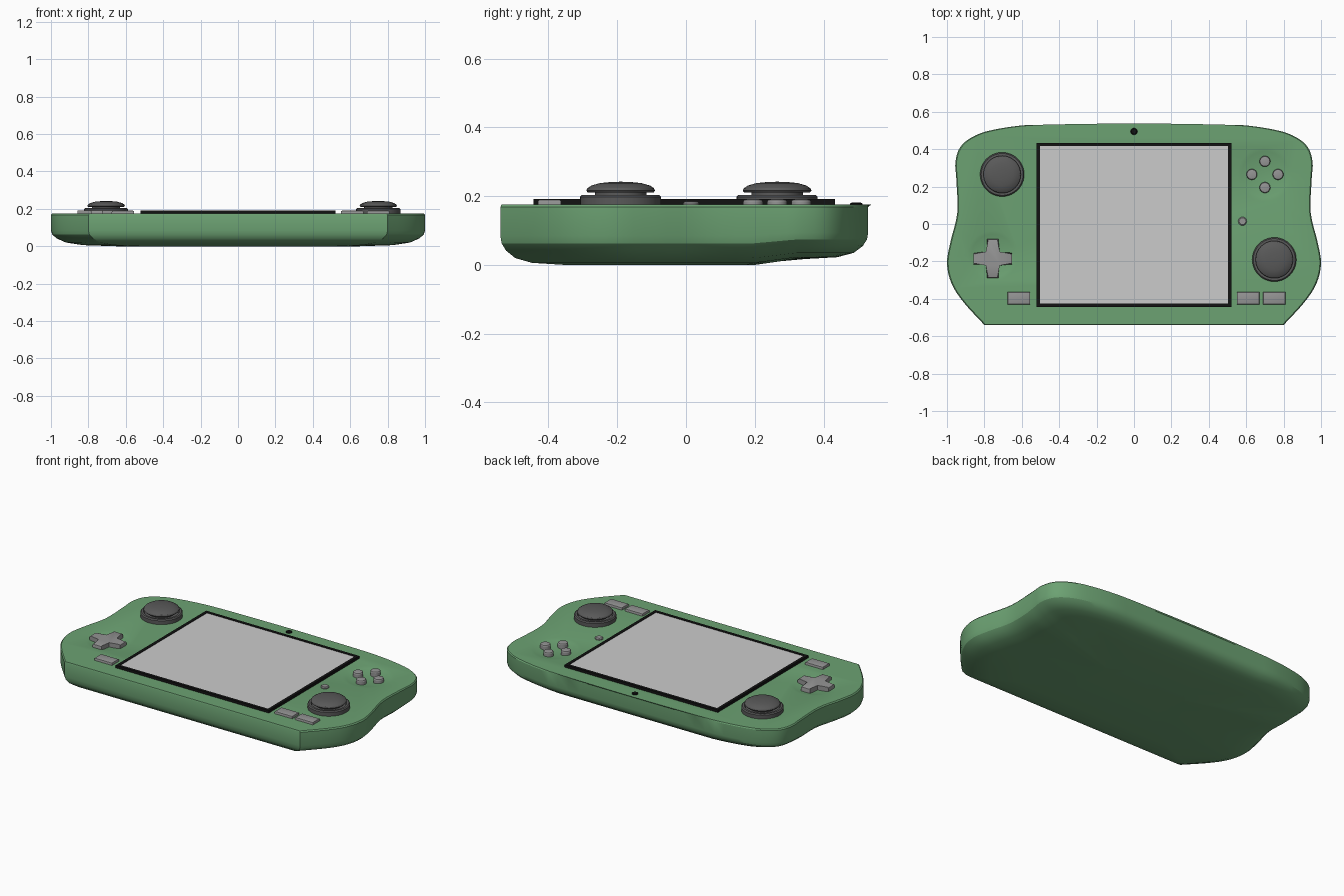
import bpy, bmesh, math
from mathutils import Vector

if "Cube" in bpy.data.objects:
    bpy.data.objects.remove(bpy.data.objects["Cube"])


def paint(obj, name, rgb):
    m = bpy.data.materials.get(name) or bpy.data.materials.new(name)
    m.diffuse_color = (*rgb, 1)
    m.use_nodes = True
    m.node_tree.nodes["Principled BSDF"].inputs["Base Color"].default_value = m.diffuse_color
    obj.data.materials.append(m)


def finish(name, bm, angle=30):
    bmesh.ops.recalc_face_normals(bm, faces=bm.faces)
    me = bpy.data.meshes.new(name)
    bm.to_mesh(me)
    bm.free()
    ob = bpy.data.objects.new(name, me)
    bpy.context.collection.objects.link(ob)
    smooth(ob, angle)
    return ob


def smooth(ob, angle=30):
    bpy.ops.object.select_all(action='DESELECT')
    ob.select_set(True)
    bpy.context.view_layer.objects.active = ob
    bpy.ops.object.shade_smooth_by_angle(angle=math.radians(angle))


def skin(bm, rings):
    """Bridge point rings of equal length and cap both ends."""
    vs = [[bm.verts.new(p) for p in r] for r in rings]
    n = len(vs[0])
    for a, b in zip(vs, vs[1:]):
        for i in range(n):
            j = (i + 1) % n
            bm.faces.new((a[i], a[j], b[j], b[i]))
    bm.faces.new(vs[0])
    bm.faces.new(vs[-1])


def lathe(name, prof, x, y, n=40):
    bm = bmesh.new()
    skin(bm, [[(x + r * math.cos(2 * math.pi * i / n), y + r * math.sin(2 * math.pi * i / n), z)
               for i in range(n)] for r, z in prof])
    return finish(name, bm)


def plate(name, pts, z0, z1, c=0.006):
    """Extruded outline about its own centre with a small bevelled top."""
    bm = bmesh.new()
    skin(bm, [[(x, y, z0) for x, y in pts], [(x, y, z1) for x, y in pts]])
    if c:
        top = [e for e in bm.edges if all(abs(v.co.z - z1) < 1e-5 for v in e.verts)]
        bmesh.ops.bevel(bm, geom=top, offset=c, segments=2, affect='EDGES', profile=0.5)
    return finish(name, bm)


def rect(x, y, w, h):
    return [(x - w / 2, y - h / 2), (x + w / 2, y - h / 2), (x + w / 2, y + h / 2), (x - w / 2, y + h / 2)]


def spline(p, k=4):
    p = [Vector(q) for q in p]
    q = [p[0]] + p + [p[-1]]
    out = []
    for a, b, c, d in zip(q, q[1:], q[2:], q[3:]):
        for i in range(k):
            t = i / k
            out.append(0.5 * (2 * b + (c - a) * t + (2 * a - 5 * b + 4 * c - d) * t * t
                              + (3 * b - a - 3 * c + d) * t ** 3))
    return out + [p[-1]]


# Shell: grip-shaped outline lofted from the flat top to the rounded underside
half = spline([(0.80, -0.54), (0.91, -0.42), (0.975, -0.32), (1.0, -0.21), (0.98, -0.09), (0.945, 0.06),
               (0.95, 0.24), (0.955, 0.33), (0.93, 0.41), (0.865, 0.465), (0.76, 0.502), (0.565, 0.53),
               (0.28, 0.538), (0, 0.541)])
outline = [(p.x, p.y) for p in half] + [(-p.x, p.y) for p in reversed(half[:-1])]
section = [(0.994, 0.175), (1, 0.168), (1, 0.085), (0.993, 0.063), (0.97, 0.042),
           (0.92, 0.02), (0.83, 0.006), (0.65, 0.0), (0.3, 0.0)]
rings = []
for k, (s, z) in enumerate(section):
    ring = []
    for x, y in outline:
        y2 = min(y, 0.541 if k == 0 else 0.53) * s
        lift = 0.017 * min(1, max(0, (y2 - 0.2) / 0.12)) * (1 - z / 0.175)
        ring.append((x * s, y2, z + lift))
    rings.append(ring)
bm = bmesh.new()
skin(bm, rings)
shell = finish("shell", bm)
paint(shell, "green_plastic", (0.15, 0.36, 0.17))

# Shallow thumb recesses around the direction pad and face buttons
for x, y, r in ((-0.755, -0.17, 0.135), (0.70, 0.265, 0.145)):
    depth = 0.016
    R = (r * r + depth * depth) / (2 * depth)
    bm = bmesh.new()
    skin(bm, [[(x + q * math.cos(a * math.pi / 24), y + q * math.sin(a * math.pi / 24),
                0.175 - depth + R - math.sqrt(R * R - q * q)) for a in range(48)]
              for q in [r * f for f in (0.08, 0.3, 0.5, 0.7, 0.85, 1.0, 1.12)]])
    cutter = finish("recess_cutter", bm)
    cutter.hide_render = True
    mod = shell.modifiers.new("recess", 'BOOLEAN')
    mod.operation, mod.solver, mod.object = 'DIFFERENCE', 'EXACT', cutter
    smooth(shell)
    bpy.ops.object.modifier_apply(modifier=mod.name)
    bpy.data.objects.remove(cutter, do_unlink=True)
smooth(shell, 25)

# Screen with black border
black = (0.006, 0.006, 0.006)
bm = bmesh.new()
w, h, cy, t = 0.52, 0.439, -0.005, 0.018
loops = [(0, 0.16), (0, 0.191), (t, 0.191), (t, 0.16)]
vs = [[bm.verts.new((sx * (w - d), cy + sy * (h - d), z)) for sx, sy in ((-1, -1), (1, -1), (1, 1), (-1, 1))]
      for d, z in loops]
for a, b in zip(vs, vs[1:] + vs[:1]):
    for i in range(4):
        bm.faces.new((a[i], a[(i + 1) % 4], b[(i + 1) % 4], b[i]))
paint(finish("screen_border", bm), "black_plastic", black)
plate("screen", rect(0, cy, 2 * (w - t), 2 * (h - t)), 0.16, 0.188, 0)

# Camera dot
paint(lathe("camera_lens", [(0.018, 0.16), (0.018, 0.178), (0.014, 0.181)], 0, 0.495, 24), "black_plastic", black)

# Thumbsticks: collar, groove and domed cap
stick = [(0.118, 0.16), (0.118, 0.198), (0.112, 0.204), (0.1, 0.204), (0.094, 0.196), (0.075, 0.196),
         (0.075, 0.21), (0.096, 0.211), (0.1, 0.216), (0.097, 0.223), (0.085, 0.231), (0.06, 0.238),
         (0.03, 0.241), (0.002, 0.242)]
for side, x, y in (("left", -0.705, 0.265), ("right", 0.75, -0.19)):
    paint(lathe(side + "_thumbstick", stick, x, y), "dark_rubber", (0.1, 0.1, 0.1))

# Direction pad
a, b = 0.104, 0.031
cross = [(a, -b), (a, b), (b, b), (b, a), (-b, a), (-b, b), (-a, b), (-a, -b), (-b, -b), (-b, -a), (b, -a), (b, -b)]
pad = [plate("direction_pad", [(x - 0.755, y - 0.185) for x, y in cross], 0.15, 0.192)]

# Face buttons and small round button
for i in range(4):
    ang = i * math.pi / 2
    pad.append(lathe("face_button", [(0.029, 0.15), (0.029, 0.184), (0.026, 0.189), (0.018, 0.191)],
                     0.70 + 0.07 * math.cos(ang), 0.265 + 0.07 * math.sin(ang), 24))
pad.append(lathe("home_button", [(0.023, 0.16), (0.023, 0.18), (0.018, 0.185)], 0.58, 0.015, 24))

# Bar buttons along the lower edge
for x in (-0.615, 0.61, 0.75):
    pad.append(plate("bar_button", rect(x, -0.397, 0.12, 0.067), 0.16, 0.19))
for ob in pad:
    paint(ob, "button_grey", (0.3, 0.3, 0.3))
